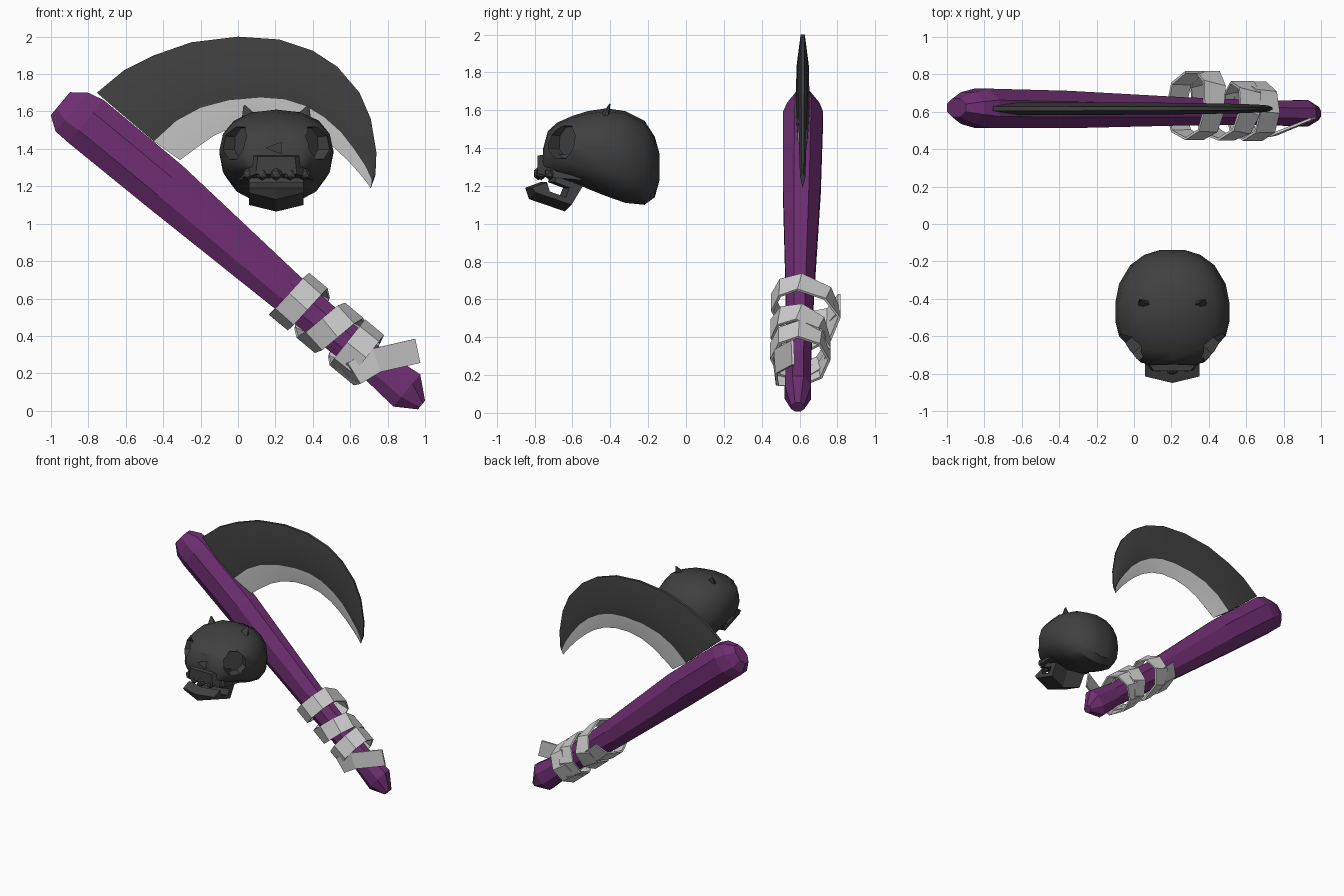
import bpy, bmesh, math
from mathutils import Vector, Matrix

if "Cube" in bpy.data.objects:
    bpy.data.objects.remove(bpy.data.objects["Cube"], do_unlink=True)


def material(name, rgb):
    m = bpy.data.materials.new(name)
    m.use_nodes = True
    m.diffuse_color = (*rgb, 1)
    m.node_tree.nodes["Principled BSDF"].inputs["Base Color"].default_value = (*rgb, 1)
    return m


PURPLE = material("purple", (0.16, 0.028, 0.17))
DARK = material("charcoal", (0.052, 0.052, 0.052))
PALE = material("pale grey", (0.62, 0.62, 0.62))


def finish(name, bm, mats, smooth=None):
    bmesh.ops.recalc_face_normals(bm, faces=bm.faces)
    me = bpy.data.meshes.new(name)
    bm.to_mesh(me)
    bm.free()
    ob = bpy.data.objects.new(name, me)
    bpy.context.collection.objects.link(ob)
    for m in mats:
        me.materials.append(m)
    if smooth:
        bpy.ops.object.select_all(action="DESELECT")
        ob.select_set(True)
        bpy.context.view_layer.objects.active = ob
        bpy.ops.object.shade_smooth_by_angle(angle=math.radians(smooth))
    return ob


def loft(name, rings, mats, smooth=None, second=()):
    """Skin closed rings; strips listed in second get the second material."""
    bm = bmesh.new()
    rows = [[bm.verts.new(p) for p in ring] for ring in rings]
    n = len(rows[0])
    for a, b in zip(rows, rows[1:]):
        for j in range(n):
            k = (j + 1) % n
            bm.faces.new((a[j], a[k], b[k], b[j])).material_index = int(j in second)
    bm.faces.new(rows[0])
    bm.faces.new(rows[-1])
    bmesh.ops.remove_doubles(bm, verts=bm.verts, dist=0.0005)
    return finish(name, bm, mats, smooth)


def solid(name, kind, matrix, mats, smooth=None, **args):
    bm = bmesh.new()
    getattr(bmesh.ops, "create_" + kind)(bm, matrix=matrix, **args)
    return finish(name, bm, mats, smooth)


def cut(target, cutter):
    cutter.hide_render = True
    mod = target.modifiers.new("cut", "BOOLEAN")
    mod.operation, mod.object, mod.solver = "DIFFERENCE", cutter, "EXACT"
    bpy.context.view_layer.objects.active = target
    bpy.ops.object.modifier_apply(modifier=mod.name)
    bpy.data.objects.remove(cutter, do_unlink=True)


# Slanted frame of the handle: along, across and depth
ALONG = Vector((0.769, 0, -0.639))
ACROSS = Vector((0.639, 0, 0.769))


def shaft(s, n, y):
    return Vector((-0.9, 0.62 - 0.012 * s, 1.6)) + ALONG * s + ACROSS * n + Vector((0, y, 0))


# Handle: faceted shaft (along, centre, half height, half depth)
rings = []
for s, c, rn, ry in [(-0.065, 0, 0.08, 0.05), (0.01, 0.005, 0.135, 0.085),
                     (0.1, 0.015, 0.148, 0.105), (0.65, 0.018, 0.145, 0.1),
                     (1.5, 0, 0.11, 0.075), (2.1, 0, 0.09, 0.065),
                     (2.34, 0.005, 0.112, 0.07), (2.45, -0.005, 0.03, 0.035)]:
    k = 1 / math.cos(math.pi / 8)
    rings.append([shaft(s, c + rn * k * math.cos(a), ry * k * math.sin(a))
                  for a in ((j + 0.5) * math.pi / 4 for j in range(8))])
loft("handle", rings, [PURPLE])

# Crescent blade: outer curve, edge line and cutting curve
outer = [(-0.755, 1.7), (-0.61, 1.82), (-0.45, 1.9), (-0.25, 1.97), (0, 2), (0.22, 1.985),
         (0.4, 1.925), (0.53, 1.84), (0.65, 1.7), (0.71, 1.56), (0.74, 1.38), (0.735, 1.26)]
border = [(-0.45, 1.44), (-0.33, 1.55), (-0.2, 1.62), (-0.05, 1.66), (0.12, 1.675), (0.25, 1.665),
          (0.36, 1.63), (0.46, 1.57), (0.55, 1.49), (0.62, 1.4), (0.68, 1.31), (0.715, 1.235)]
inner = [(-0.31, 1.34), (-0.23, 1.4), (-0.13, 1.47), (-0.02, 1.52), (0.1, 1.545), (0.22, 1.545),
         (0.33, 1.52), (0.43, 1.47), (0.51, 1.41), (0.58, 1.345), (0.64, 1.28), (0.685, 1.225)]
rings = []
for i, (o, b, e) in enumerate(zip(outer, border, inner)):
    t = 1 - 0.6 * (i / 11) ** 2
    mid = ((o[0] + b[0]) / 2, (o[1] + b[1]) / 2)
    half = [(o, 0.012), (mid, 0.035), (b, 0.026), (e, 0), (b, -0.026), (mid, -0.035), (o, -0.012)]
    rings.append([(p[0], 0.617 + h * t, p[1]) for p, h in half])
rings.append([(0.71, 0.617, 1.19)] * 6 + [(0.71, 0.618, 1.19)])
loft("blade", rings, [DARK, PALE], 30, second=(2, 3))

# Cloth wrap: ribbon winding round the handle, with a loose tail
turns = [1.6, 1.58, 1.6, 1.77, 1.85, 2.0, 1.99, 2.04]   # position at each half turn
path, out = [], []
for i in range(2, 29):
    t = i / 4
    k = min(int(t), 6)
    s = turns[k] + (turns[k + 1] - turns[k]) * (t - k)
    a = math.pi * (t - 1)
    depth = -math.sin(a)
    reach = 0.145 if depth < 0 else (0.21 if t < 4 else 0.16)
    path.append(shaft(s, -0.148 * math.cos(a), reach * depth))
    out.append(ACROSS * -math.cos(a) + Vector((0, depth, 0)))
for p in [(0.62, 0.475, 0.2), (0.74, 0.475, 0.27), (0.96, 0.565, 0.32)]:
    path.append(Vector(p))
    out.append(Vector((0.2, -1, 0)))
rings = []
for i, p in enumerate(path):
    tangent = path[min(i + 1, len(path) - 1)] - path[max(i - 1, 0)]
    normal = out[i].normalized()
    w = tangent.cross(normal).normalized() * 0.066
    h = normal * 0.007
    rings.append([p + w + h, p - w + h, p - w - h, p + w - h])
loft("cloth_wrap", rings, [PALE])


# Skull cranium (depth, top, bottom, half width)
def power(v):
    return math.copysign(abs(v) ** 0.85, v)


MIDDLE = 0.205
rings = []
for y, top, low, w in [(-0.14, 1.37, 1.23, 0.07), (-0.165, 1.46, 1.14, 0.15), (-0.22, 1.545, 1.1, 0.225),
                       (-0.32, 1.595, 1.11, 0.285), (-0.42, 1.61, 1.145, 0.305),
                       (-0.52, 1.595, 1.185, 0.305), (-0.6, 1.57, 1.22, 0.285),
                       (-0.68, 1.535, 1.24, 0.235), (-0.73, 1.49, 1.25, 0.18),
                       (-0.755, 1.4, 1.26, 0.13)]:
    rings.append([(MIDDLE + w * power(math.cos(a)), y,
                   (top + low) / 2 + (top - low) / 2 * power(math.sin(a)))
                  for a in (j * math.pi / 8 for j in range(16))])
skull = loft("skull", rings, [DARK])

# Eye sockets and nose opening, cut into the skull
for side in (-1, 1):
    aim = Vector((0.75 * side, -0.66, 0.05)).to_track_quat("Z", "Y").to_matrix().to_4x4()
    place = Matrix.Translation((MIDDLE + 0.245 * side, -0.675, 1.435)) @ aim
    place = place @ Matrix.Diagonal((0.1, 0.105, 1, 1)) @ Matrix.Rotation(math.pi / 8, 4, "Z")
    cut(skull, solid("socket_cutter", "cone", place, [DARK], cap_ends=True, segments=8,
                     radius1=0.85, radius2=1.05, depth=0.2))
place = Matrix.Translation((MIDDLE, -0.75, 1.405)) @ Matrix.Rotation(math.pi / 2, 4, "X")
place = place @ Matrix.Diagonal((0.055, 0.035, 1, 1)) @ Matrix.Rotation(math.pi / 2, 4, "Z")
cut(skull, solid("nose_cutter", "cone", place, [DARK], cap_ends=True, segments=3,
                 radius1=1, radius2=1, depth=0.14))
bpy.ops.object.select_all(action="DESELECT")
skull.select_set(True)
bpy.context.view_layer.objects.active = skull
bpy.ops.object.shade_smooth_by_angle(angle=math.radians(32))

# Muzzle with upper teeth
rings = [[(MIDDLE + x * w, y, z) for x, z in ((-1, low), (1, low), (0.9, top), (-0.9, top))]
         for y, w, low, top in ((-0.55, 0.2, 1.23, 1.36), (-0.71, 0.17, 1.245, 1.37),
                                (-0.785, 0.11, 1.265, 1.36))]
loft("muzzle", rings, [DARK])
for i in (-2, -1, 0, 1, 2):
    place = Matrix.Translation((MIDDLE + 0.075 * i, -0.78 + 0.015 * i * i, 1.265))
    solid("upper_tooth", "icosphere", place @ Matrix.Diagonal((1, 0.8, 1, 1)), [DARK],
          subdivisions=1, radius=0.036)

# Lower jaw: stepped profile with a pointed chin
profile = [(-0.85, 1.19), (-0.77, 1.22), (-0.755, 1.17), (-0.67, 1.14), (-0.65, 1.19),
           (-0.73, 1.22), (-0.72, 1.25), (-0.58, 1.2), (-0.64, 1.065), (-0.83, 1.13)]
rings = [[(MIDDLE + 0.145 * x, y + 0.035 * abs(x), z + (0.035 * abs(x) if z < 1.135 else 0))
          for y, z in profile] for x in (-1, 0, 1)]
loft("lower_jaw", rings, [DARK])

# Horns
for side in (-1, 1):
    place = Matrix.Translation((MIDDLE + 0.15 * side, -0.425, 1.575))
    place = place @ Matrix.Rotation(0.35 * side, 4, "Y") @ Matrix.Rotation(-0.35, 4, "X")
    solid("horn", "cone", place @ Matrix.Diagonal((1, 0.5, 1, 1)), [DARK], cap_ends=True,
          segments=6, radius1=0.075, radius2=0.006, depth=0.13)
